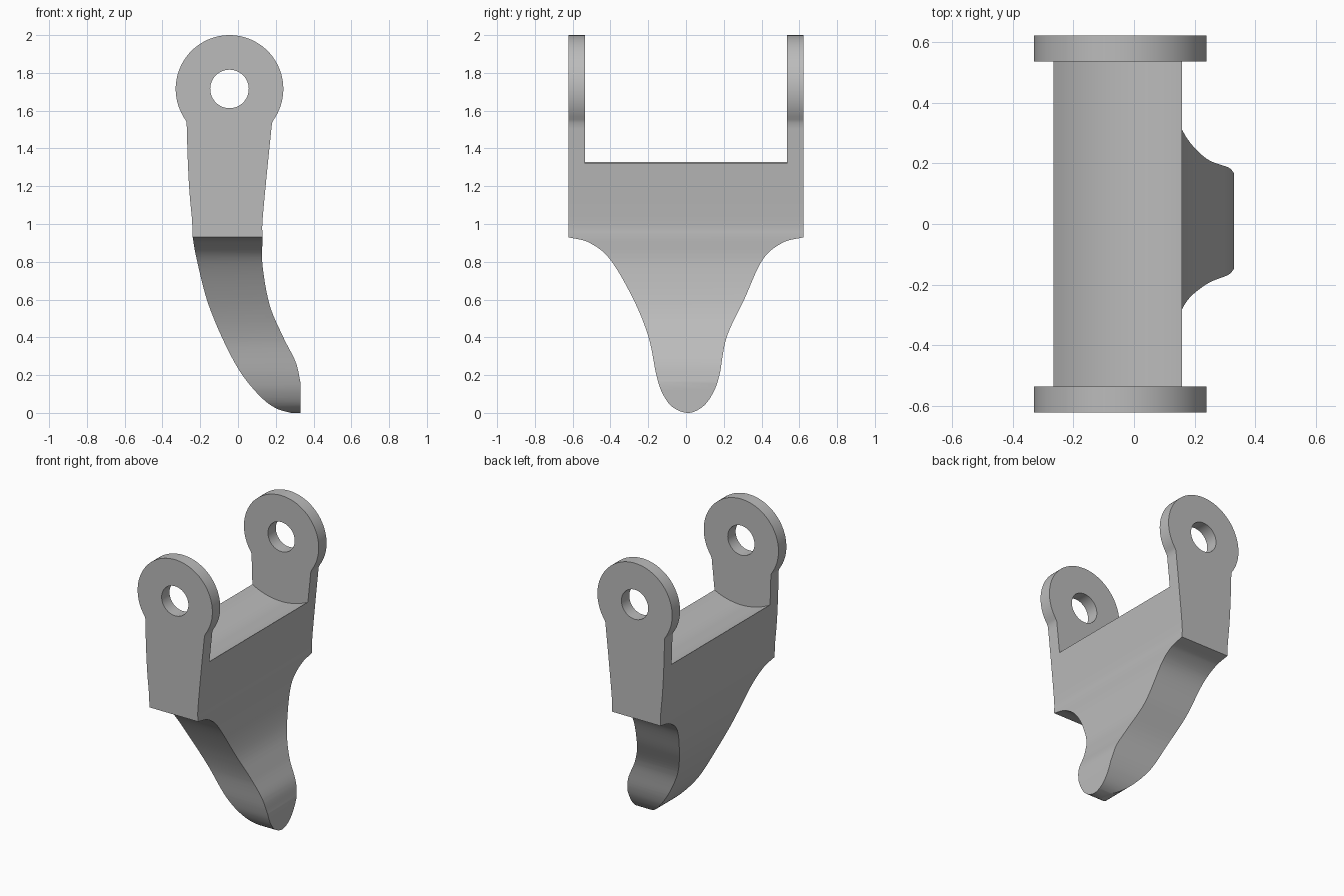
import bpy, bmesh, math
from mathutils import Vector

if "Cube" in bpy.data.objects:
    bpy.data.objects.remove(bpy.data.objects["Cube"])

HUB_X, HUB_Z, HUB_R = -0.045, 1.715, 0.285


def spline(pts, steps=8):
    """Smooth Catmull-Rom curve through the points."""
    p = [Vector(q) for q in pts]
    p = [2 * p[0] - p[1]] + p + [2 * p[-1] - p[-2]]
    out = []
    for i in range(1, len(p) - 2):
        a, b, c, d = p[i - 1:i + 3]
        for s in range(steps):
            t = s / steps
            out.append(tuple(0.5 * (2 * b + (c - a) * t + (2 * a - 5 * b + 4 * c - d) * t ** 2
                                    + (3 * b - a - 3 * c + d) * t ** 3)))
    return out + [tuple(pts[-1])]


def arc(r, a0, a1, n):
    return [(HUB_X + r * math.cos(a0 + (a1 - a0) * i / n),
             HUB_Z + r * math.sin(a0 + (a1 - a0) * i / n)) for i in range(n + 1)]


def prism(name, pts, axis, lo, hi):
    """Extrude a (horizontal, z) outline along x or y."""
    bm = bmesh.new()
    place = (lambda u, z: (lo, u, z)) if axis == 'x' else (lambda u, z: (u, lo, z))
    face = bm.faces.new([bm.verts.new(place(*q)) for q in pts])
    new = bmesh.ops.extrude_face_region(bm, geom=[face])['geom']
    move = Vector((hi - lo, 0, 0)) if axis == 'x' else Vector((0, hi - lo, 0))
    bmesh.ops.translate(bm, vec=move, verts=[v for v in new if isinstance(v, bmesh.types.BMVert)])
    bmesh.ops.recalc_face_normals(bm, faces=bm.faces)
    me = bpy.data.meshes.new(name)
    bm.to_mesh(me)
    bm.free()
    ob = bpy.data.objects.new(name, me)
    bpy.context.collection.objects.link(ob)
    return ob


# front outline: hub circle, tapering arm, curved tooth
right_edge = spline([(0.18, 1.535), (0.155, 1.29), (0.13, 1.02), (0.13, 0.93), (0.13, 0.78),
                     (0.168, 0.57), (0.24, 0.4), (0.305, 0.27), (0.33, 0.165)])
left_edge = spline([(0.28, 0.0), (0.2, 0.025), (0.115, 0.09), (0.01, 0.22), (-0.085, 0.4),
                    (-0.165, 0.6), (-0.22, 0.82), (-0.24, 0.93)])
left_arm = spline([(-0.243, 1.02), (-0.257, 1.17), (-0.266, 1.34), (-0.272, 1.54)], 5)
a_right = math.atan2(1.535 - HUB_Z, 0.18 - HUB_X)
a_left = math.atan2(1.54 - HUB_Z, -0.272 - HUB_X) + 2 * math.pi
hub = arc(HUB_R, a_right, a_left, 64)
outline = hub[1:-1][::-1] + right_edge + [(0.33, 0.0)] + left_edge + left_arm
body = prism("bracket", outline, 'y', -0.622, 0.622)

# side outline: wide top narrowing to a rounded tip
side = spline([(0.622, 0.93), (0.51, 0.9), (0.405, 0.81), (0.308, 0.6), (0.215, 0.4),
               (0.177, 0.2), (0.14, 0.1), (0.085, 0.03), (0.01, 0.0),
               (-0.07, 0.03), (-0.123, 0.1), (-0.157, 0.2), (-0.198, 0.4),
               (-0.278, 0.6), (-0.4, 0.81), (-0.51, 0.9), (-0.622, 0.93)])
side_cut = prism("side_cutter", [(0.8, 2.2), (0.8, 0.93)] + side + [(-0.8, 0.93), (-0.8, 2.2)],
                 'x', -1, 1)

# gap between lugs (concentric trough) and pin hole
gap_cut = prism("gap_cutter", arc(0.445, 0, 2 * math.pi, 96)[:-1], 'y', -0.536, 0.536)
hole_cut = prism("hole_cutter", arc(0.102, 0, 2 * math.pi, 48)[:-1], 'y', -1, 1)

bpy.context.view_layer.objects.active = body
body.select_set(True)
for cutter, op in ((side_cut, 'INTERSECT'), (gap_cut, 'DIFFERENCE'), (hole_cut, 'DIFFERENCE')):
    mod = body.modifiers.new(cutter.name, 'BOOLEAN')
    mod.object, mod.operation, mod.solver = cutter, op, 'EXACT'
    bpy.ops.object.modifier_apply(modifier=mod.name)
    bpy.data.objects.remove(cutter)

grey = bpy.data.materials.new("grey_metal")
grey.diffuse_color = (0.5, 0.5, 0.5, 1)
grey.use_nodes = True
grey.node_tree.nodes["Principled BSDF"].inputs["Base Color"].default_value = grey.diffuse_color
body.data.materials.clear()
body.data.materials.append(grey)
for f in body.data.polygons:
    f.material_index = 0
bpy.ops.object.shade_smooth_by_angle(angle=math.radians(25))
